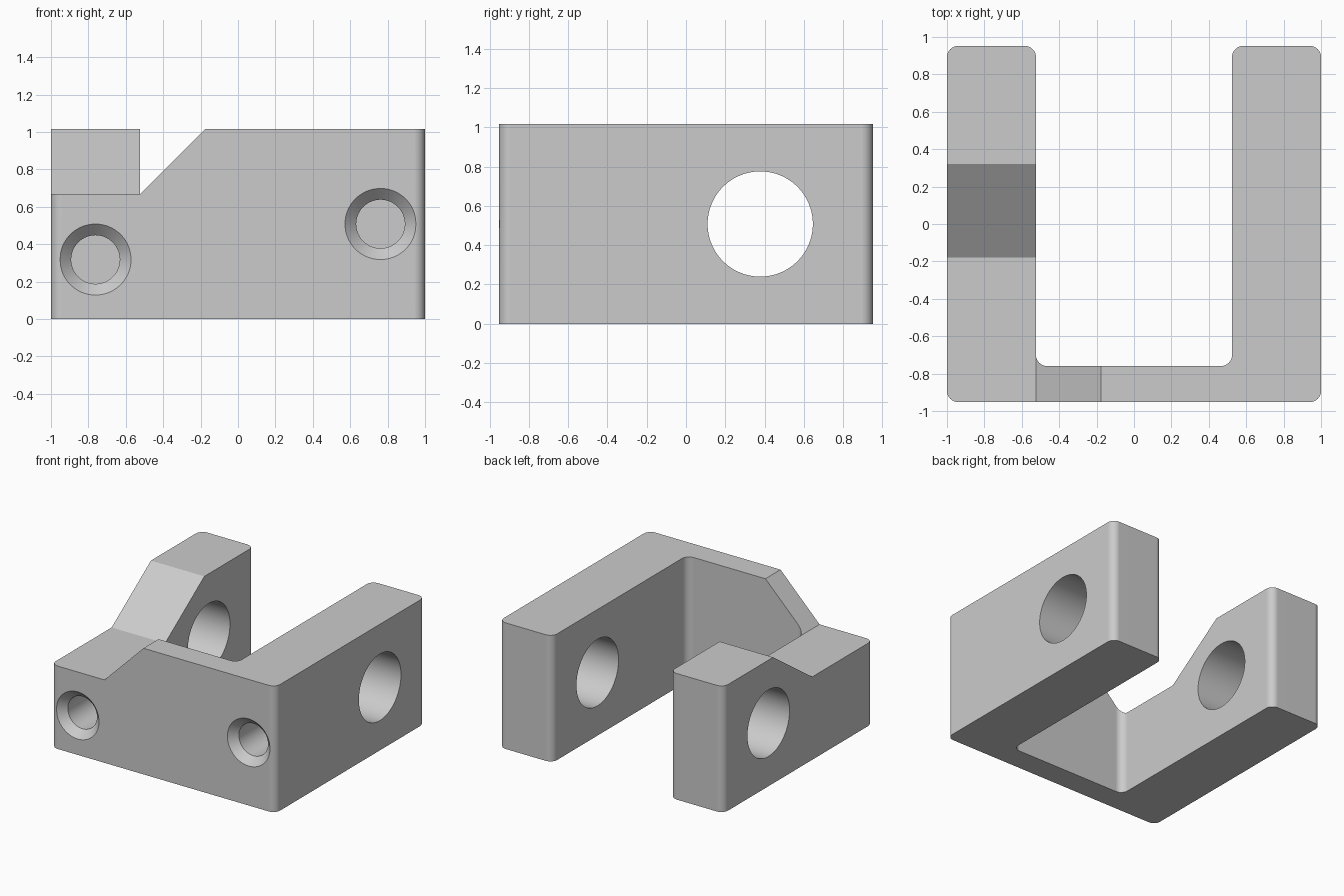
import bpy, bmesh, math
from mathutils import Vector

cube = bpy.data.objects.get("Cube")
if cube:
    bpy.data.objects.remove(cube, do_unlink=True)

# Main dimensions
HX, HY, HEIGHT = 1.0, 0.952, 1.016
ARM_X, PLATE_Y, STEP_Z = 0.524, -0.76, 0.668
FILLET = 0.06

grey = bpy.data.materials.new("plain grey")
grey.use_nodes = True
COLOUR = (0.6, 0.6, 0.6, 1)
grey.diffuse_color = COLOUR
grey.node_tree.nodes["Principled BSDF"].inputs["Base Color"].default_value = COLOUR


def make_object(name, bm):
    bmesh.ops.recalc_face_normals(bm, faces=bm.faces)
    mesh = bpy.data.meshes.new(name)
    bm.to_mesh(mesh)
    bm.free()
    mesh.materials.append(grey)
    obj = bpy.data.objects.new(name, mesh)
    bpy.context.collection.objects.link(obj)
    return obj


def prism(name, points, sweep):
    """Extrude a flat outline along a vector."""
    bm = bmesh.new()
    face = bm.faces.new([bm.verts.new(p) for p in points])
    moved = bmesh.ops.extrude_face_region(bm, geom=[face], use_keep_orig=True)["geom"]
    verts = [v for v in moved if isinstance(v, bmesh.types.BMVert)]
    bmesh.ops.translate(bm, verts=verts, vec=sweep)
    return make_object(name, bm)


def lathe(name, rings, axis, centre, sides=64):
    """Solid of revolution from (position, radius) rings along x or y."""
    bm = bmesh.new()
    loops = []
    for pos, radius in rings:
        loop = []
        for i in range(sides):
            a = 2 * math.pi * i / sides
            u, w = radius * math.cos(a), radius * math.sin(a)
            p = Vector((pos, u, w)) if axis == "x" else Vector((u, pos, w))
            loop.append(bm.verts.new(p + Vector(centre)))
        loops.append(loop)
    for a, b in zip(loops, loops[1:]):
        for i in range(sides):
            j = (i + 1) % sides
            bm.faces.new((a[i], a[j], b[j], b[i]))
    bm.faces.new(loops[0])
    bm.faces.new(loops[-1])
    return make_object(name, bm)


def rounded(corners, radius, steps=8):
    """Round every right-angled corner of an outline."""
    out = []
    for i, c in enumerate(corners):
        c = Vector(c)
        a = (Vector(corners[i - 1]) - c).normalized() * radius
        b = (Vector(corners[(i + 1) % len(corners)]) - c).normalized() * radius
        for k in range(steps + 1):
            t = math.pi / 2 * k / steps
            out.append(c + a * (1 - math.sin(t)) + b * (1 - math.cos(t)))
    return out


# U-shaped block with rounded vertical edges
outline = [(-HX, -HY, 0), (HX, -HY, 0), (HX, HY, 0), (ARM_X, HY, 0),
           (ARM_X, PLATE_Y, 0), (-ARM_X, PLATE_Y, 0), (-ARM_X, HY, 0), (-HX, HY, 0)]
block = prism("bracket_block", rounded(outline, FILLET), (0, 0, HEIGHT))

# Sloped step across the front plate, and sloped step along the right arm
TOP = 1.2
rise = TOP - STEP_Z
run = rise * 0.5 / (HEIGHT - STEP_Z)
plate_cut = prism("plate_step_cutter",
                  [(-1.1, -1.1, STEP_Z), (-ARM_X, -1.1, STEP_Z),
                   (-ARM_X + rise, -1.1, TOP), (-1.1, -1.1, TOP)], (0, 0.5, 0))
arm_cut = prism("arm_step_cutter",
                [(-1.1, -0.65, STEP_Z), (-1.1, -0.18, STEP_Z),
                 (-1.1, -0.18 + run, TOP), (-1.1, -0.65, TOP)], (0.7, 0, 0))

# Cross bore through both arms
cross_bore = lathe("cross_bore_cutter", [(-1.2, 0.268), (1.2, 0.268)],
                   "x", (0, 0.378, 0.508), 96)

# Blind countersunk screw holes in the front
sink = [(-HY - 0.05, 0.24), (-HY + 0.06, 0.13), (-0.2, 0.13)]
screw_right = lathe("right_screw_cutter", sink, "y", (-0.762, 0, 0.318))
screw_left = lathe("left_screw_cutter", sink, "y", (0.762, 0, 0.508))

# Cut everything out of the block
bpy.context.view_layer.objects.active = block
block.select_set(True)
for cutter in (plate_cut, arm_cut, cross_bore, screw_right, screw_left):
    cutter.hide_render = True
    mod = block.modifiers.new(cutter.name, "BOOLEAN")
    mod.operation, mod.solver, mod.object = "DIFFERENCE", "EXACT", cutter
    bpy.ops.object.modifier_apply(modifier=mod.name)
    bpy.data.objects.remove(cutter, do_unlink=True)

# Smooth fillets and bores, flat faces kept flat
bpy.ops.object.shade_smooth_by_angle(angle=math.radians(30))
weighted = block.modifiers.new("flat faces", "WEIGHTED_NORMAL")
weighted.keep_sharp = True
